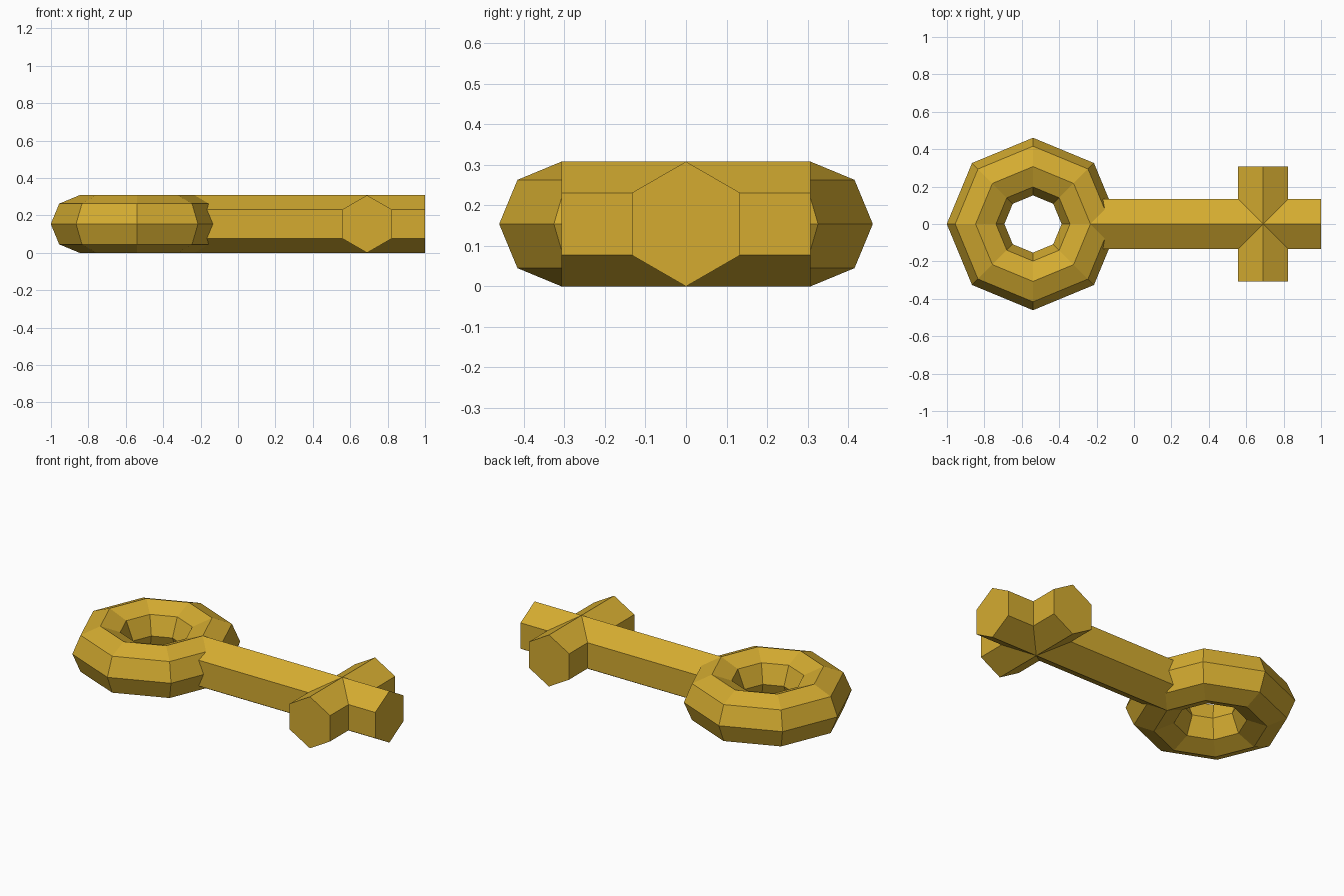
import bpy
import math

if "Cube" in bpy.data.objects:
    bpy.data.objects.remove(bpy.data.objects["Cube"])

R = 0.154                      # tube and bar radius, also half the height
RING_X, BIT_X = -0.54, 0.69

gold = bpy.data.materials.new("gold")
gold.diffuse_color = (0.66, 0.41, 0.03, 1)
gold.use_nodes = True
gold.node_tree.nodes["Principled BSDF"].inputs["Base Color"].default_value = gold.diffuse_color


def finish(name):
    ob = bpy.context.object
    ob.name = name
    ob.data.materials.append(gold)
    return ob


def hex_bar(name, start, end, axis):
    """Six-sided bar along x or y with ridges at the top and bottom."""
    bpy.ops.mesh.primitive_cylinder_add(vertices=6, radius=R, depth=end - start)
    ob = finish(name)
    mid = (start + end) / 2
    if axis == "x":
        # local y carries a vertex: tip it upright, then lay the bar along x
        ob.rotation_euler = (math.pi / 2, 0, math.pi / 2)
        ob.location = (mid, 0, R)
    else:
        ob.rotation_euler = (math.pi / 2, 0, 0)
        ob.location = (BIT_X, mid, R)
    return ob


# Ring handle
bpy.ops.mesh.primitive_torus_add(major_segments=8, minor_segments=8,
                                 major_radius=0.307, minor_radius=R,
                                 location=(RING_X, 0, R))
finish("ring_handle")

# Shaft, starting inside the ring, and the crossing bit
hex_bar("shaft", -0.233, 1.0, "x")
hex_bar("cross_bit", -0.307, 0.307, "y")
